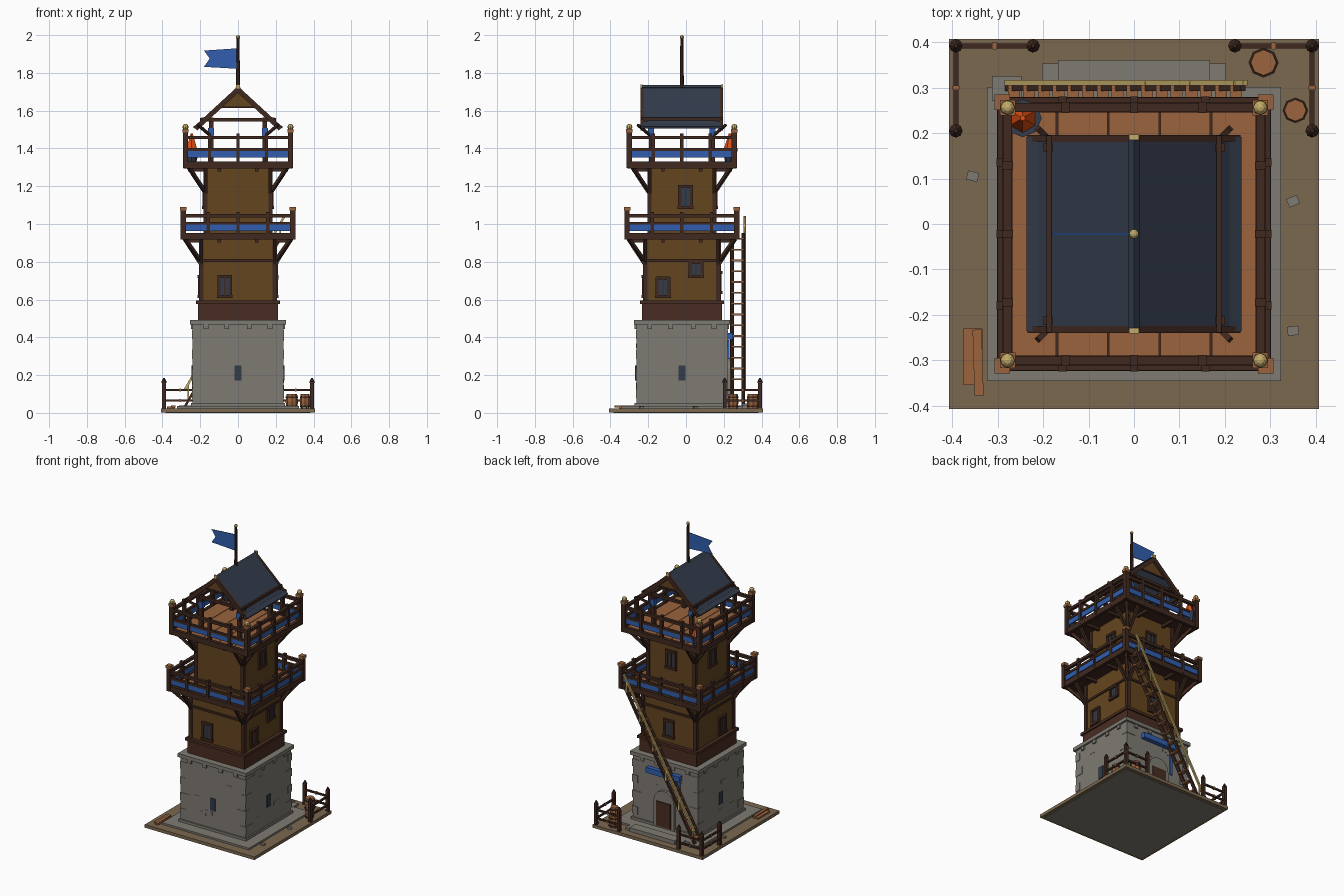
import bpy, bmesh, math, random
from mathutils import Matrix, Vector

random.seed(4)
if "Cube" in bpy.data.objects:
    bpy.data.objects.remove(bpy.data.objects["Cube"])
CY = -0.022  # the tower sits slightly forward on its plot


def material(name, rgb):
    m = bpy.data.materials.new(name)
    col = [(c / 255) ** 2.2 for c in rgb] + [1]
    m.use_nodes = True
    m.diffuse_color = col
    m.node_tree.nodes["Principled BSDF"].inputs["Base Color"].default_value = col
    return m


STONE = material("grey stone", (126, 122, 114))
TIMBER = material("dark timber", (66, 45, 37))
BAND = material("red timber", (74, 48, 38))
WALL = material("ochre boards", (100, 71, 36))
PLANK = material("light planks", (152, 99, 64))
SLATE = material("slate", (54, 62, 76))
BLUE = material("blue cloth", (52, 94, 172))
GOLD = material("pale gold", (196, 172, 106))
DIRT = material("packed dirt", (122, 104, 81))
FIRE = material("fire orange", (225, 82, 26))


class Part:
    """One named object gathering simple solids; side k is turned by quarter turns."""

    def __init__(self, name, mat, y=CY):
        self.bm, self.name, self.mat, self.y = bmesh.new(), name, mat, y

    def box(self, c, s, k=0, turn=0):
        m = Matrix.Rotation(k * math.pi / 2, 4, "Z") @ Matrix.Translation(c)
        m = m @ Matrix.Rotation(turn, 4, "Z") @ Matrix.Diagonal((*s, 1))
        bmesh.ops.create_cube(self.bm, size=1, matrix=m)

    def slab(self, half, z0, z1):
        self.box((0, 0, (z0 + z1) / 2), (half * 2, half * 2, z1 - z0))

    def beam(self, p, q, w, d=None, k=0):
        p, q = Vector(p), Vector(q)
        m = Matrix.Rotation(k * math.pi / 2, 4, "Z") @ Matrix.Translation((p + q) / 2)
        m = m @ (q - p).to_track_quat("Z", "Y").to_matrix().to_4x4()
        bmesh.ops.create_cube(self.bm, size=1, matrix=m @ Matrix.Diagonal((w, d or w, (q - p).length, 1)))

    def cone(self, c, r1, r2, h, n=8):
        bmesh.ops.create_cone(self.bm, cap_ends=True, segments=n, radius1=r1, radius2=r2, depth=h,
                              matrix=Matrix.Translation((c[0], c[1], c[2] + h / 2)))

    def ball(self, c, r):
        bmesh.ops.create_uvsphere(self.bm, u_segments=8, v_segments=6, radius=r, matrix=Matrix.Translation(c))

    def prism(self, pts, y0, y1, k=0):
        rot = Matrix.Rotation(k * math.pi / 2, 4, "Z")
        a, b = ([self.bm.verts.new(rot @ Vector((x, y, z))) for x, z in pts] for y in (y0, y1))
        self.bm.faces.new(a)
        self.bm.faces.new(b[::-1])
        for i in range(len(pts)):
            j = (i + 1) % len(pts)
            self.bm.faces.new((a[j], a[i], b[i], b[j]))

    def done(self):
        bmesh.ops.recalc_face_normals(self.bm, faces=self.bm.faces)
        me = bpy.data.meshes.new(self.name)
        self.bm.to_mesh(me)
        self.bm.free()
        me.materials.append(self.mat)
        ob = bpy.data.objects.new(self.name, me)
        ob.location.y = self.y
        bpy.context.collection.objects.link(ob)


# Ground plot
p = Part("plot_ground", DIRT, 0); p.slab(0.407, 0.003, 0.024); p.done()
p = Part("plot_stones", STONE, 0); p.slab(0.385, 0, 0.01)
for x, y in ((-0.355, 0.105), (0.35, 0.05), (0.35, -0.235)):
    p.box((x, y, 0.028), (0.025, 0.02, 0.014), turn=x + y)
p.box((0, 0.328, 0.035), (0.335, 0.065, 0.03)); p.box((0, 0.318, 0.028), (0.405, 0.07, 0.02))
p.box((-0.28, 0.298, 0.03), (0.065, 0.055, 0.02)); p.done()

# Stone lower storey with quoins and dentils
p = Part("stone_storey", STONE)
p.slab(0.323, 0.02, 0.036); p.slab(0.25, 0.03, 0.052); p.slab(0.241, 0.05, 0.47); p.slab(0.254, 0.468, 0.492)
for k in range(4):
    for i in range(4):
        w = 0.065 if (i + k) % 2 else 0.04
        for s in (-1, 1):
            p.box((s * (0.244 - w / 2), -0.24, 0.1 + i * 0.105), (w, 0.008, 0.05), k)
    for u in (-0.17, -0.06, 0.06, 0.17):
        p.box((u, -0.243, 0.456), (0.025, 0.014, 0.025), k)
    for i in range(4):
        p.box((random.uniform(-0.15, 0.15), -0.24, random.uniform(0.1, 0.42)), (0.05, 0.005, 0.025), k)
p.done()
p = Part("arrow_slits", SLATE)
for k in (0, 1, 3):
    p.box((0, -0.243, 0.212), (0.038, 0.008, 0.08), k)
p.done()

# Back door under a stone arch, with sign board and hanging cloth
p = Part("door_surround", STONE)
p.prism([(0.075, 0.04)] + [(0.075 * math.cos(math.pi * i / 10), 0.215 + 0.075 * math.sin(math.pi * i / 10))
                          for i in range(11)] + [(-0.075, 0.04)], -0.258, -0.23, 2)
p.done()
p = Part("door", BAND); p.box((0, -0.25, 0.132), (0.105, 0.028, 0.165), 2); p.done()
p = Part("door_sign", BLUE)
p.box((0, -0.256, 0.405), (0.25, 0.03, 0.035), 2); p.box((0.105, -0.247, 0.3), (0.018, 0.008, 0.17), 2); p.done()

# Timber storeys
p = Part("board_walls", WALL); p.slab(0.199, 0.58, 0.95); p.slab(0.176, 0.95, 1.31); p.done()
p = Part("timber_band", BAND); p.slab(0.212, 0.49, 0.576); p.slab(0.222, 0.576, 0.594); p.done()
p = Part("wall_frame", TIMBER)
p.slab(0.207, 0.8, 0.814)
for k in range(4):
    p.box((-0.194, -0.194, 0.755), (0.024, 0.024, 0.34), k)
    p.box((-0.172, -0.172, 1.12), (0.022, 0.022, 0.37), k)
    for s in (-1, 1):
        p.beam((s * 0.193, -0.2, 0.79), (s * 0.193, -0.285, 0.92), 0.017, k=k)
        p.beam((s * 0.17, -0.176, 1.165), (s * 0.17, -0.265, 1.3), 0.017, k=k)
    p.beam((0.195, -0.195, 0.8), (0.28, -0.28, 0.92), 0.017, k=k)
    p.beam((0.175, -0.175, 1.17), (0.26, -0.26, 1.3), 0.017, k=k)
    for u in (-0.1, 0.1):
        p.box((u, -0.235, 0.912), (0.018, 0.09, 0.018), k)
        p.box((u, -0.215, 1.288), (0.018, 0.1, 0.018), k)
p.done()

# Windows: side, offset, centre height, height, wall distance
frames, panes = Part("window_frames", TIMBER), Part("window_panes", SLATE)
for k, u, z, h, d in ((0, -0.07, 0.668, 0.12, 0.199), (1, -0.1, 0.665, 0.11, 0.199), (1, 0.075, 0.758, 0.088, 0.199),
                      (1, 0.02, 1.143, 0.125, 0.176), (2, 0, 0.69, 0.12, 0.199), (2, 0, 1.143, 0.125, 0.176),
                      (3, 0.07, 0.668, 0.12, 0.199), (3, 0, 1.143, 0.125, 0.176)):
    panes.box((u, -d, z), (0.05, 0.012, h - 0.02), k)
    frames.box((u, -d - 0.003, z), (0.006, 0.012, h), k)
    for s in (-1, 1):
        frames.box((u + s * 0.031, -d - 0.004, z), (0.017, 0.016, h), k)
        frames.box((u, -d - 0.005, z + s * (h / 2 - 0.007)), (0.08 - s * 0.004, 0.02, 0.016), k)
frames.done(); panes.done()


# Balconies
def balcony(level, half, z, rail, top):
    wood, cloth = Part(level + "_rails", TIMBER), Part(level + "_cloth", BLUE)
    floor, caps = Part(level + "_floor", PLANK), Part(level + "_post_caps", PLANK)
    wood.slab(half - 0.015, z + 0.005, z + 0.02)
    e = half - 0.012
    for i in range(5):
        floor.box(((i - 2) * 0.113, 0, z + 0.024), (0.109, half * 2 - 0.03, 0.012))
    for k in range(4):
        for zz, w, h in ((z + 0.017, 0.022, 0.036), (rail, 0.017, 0.015), (top - 0.03, 0.02, 0.018)):
            wood.box((0, -e, zz), (2 * e, w, h), k)
        cloth.box((0, -e, rail - 0.024), (2 * e, 0.009, 0.034), k)
        wood.box((-e, -e, (z + top) / 2), (0.028, 0.028, top - z), k)
        for i in (-1, 0, 1):
            wood.box((i * half * 0.52, -e, (z + top) / 2), (0.018, 0.024, top - z - 0.02), k)
        caps.box((-e, -e, top + 0.006), (0.034, 0.034, 0.018), k)
    for part in (wood, cloth, floor, caps):
        part.done()


balcony("lower_balcony", 0.302, 0.918, 1.004, 1.074)
balcony("upper_balcony", 0.29, 1.296, 1.394, 1.488)
p = Part("corner_finials", GOLD)
for x in (-0.278, 0.278):
    for y in (-0.278, 0.278):
        p.ball((x, y, 1.514), 0.016)
p.done()

# Brazier on the upper deck
p = Part("brazier_bowl", SLATE); p.cone((-0.245, 0.255, 1.33), 0.025, 0.042, 0.07); p.done()
p = Part("brazier_fire", FIRE); p.cone((-0.245, 0.255, 1.4), 0.032, 0.006, 0.08, 6); p.done()

# Roof on four posts
p = Part("roof_frame", TIMBER)
wraps = Part("post_wraps", BLUE)
for sx in (-1, 1):
    p.beam((sx * 0.187, -0.217, 1.55), (sx * 0.187, 0.217, 1.55), 0.012, 0.03)
    p.beam((sx * 0.14, -0.205, 1.555), (sx * 0.14, 0.205, 1.555), 0.02)
    for sy in (-1, 1):
        p.box((sx * 0.142, sy * 0.163, 1.43), (0.024, 0.024, 0.25))
        wraps.box((sx * 0.142, sy * 0.163, 1.488), (0.031, 0.031, 0.04))
        p.beam((sx * 0.142, sy * 0.163, 1.465), (sx * 0.212, sy * 0.233, 1.525), 0.013)
        p.beam((0, sy * 0.21, 1.712), (sx * 0.225, sy * 0.21, 1.505), 0.016, 0.026)
for sy in (-1, 1):
    p.beam((-0.2, sy * 0.19, 1.552), (0.2, sy * 0.19, 1.552), 0.018)
    p.beam((-0.1, sy * 0.193, 1.62), (0.1, sy * 0.193, 1.62), 0.01)
p.cone((0, 0, 1.7), 0.011, 0.008, 0.285)
p.done(); wraps.done()
p = Part("gable_boards", WALL)
for y in (-0.193, 0.189):
    p.prism([(-0.097, 1.62), (0.097, 1.62), (0, 1.71)], y, y + 0.004)
p.done()
p = Part("roof_slates", SLATE)
for s in (-1, 1):
    p.prism([(0, 1.728), (s * 0.21, 1.533), (s * 0.205, 1.518), (0, 1.71)], -0.213, 0.213)
    p.prism([(s * 0.2, 1.538), (s * 0.237, 1.516), (s * 0.233, 1.506), (s * 0.197, 1.524)], -0.213, 0.213)
p.prism([(-0.013, 1.722), (0, 1.737), (0.013, 1.722), (0, 1.712)], -0.21, 0.21)
p.done()
p = Part("ridge_and_pole_tips", GOLD); p.ball((0, 0, 1.989), 0.011)
for y in (-0.213, 0.213):
    p.box((0, y, 1.728), (0.022, 0.012, 0.022))
p.done()
p = Part("flag", BLUE)
p.prism([(-0.005, 1.93), (-0.18, 1.918), (-0.15, 1.876), (-0.18, 1.832), (-0.005, 1.822)], -0.002, 0.002); p.done()

# Steep stair across the back
p, treads, rail = Part("stair_stringers", TIMBER, 0), Part("stair_treads", PLANK, 0), Part("stair_handrail", GOLD, 0)
low, high = Vector((-0.28, 0, 0.035)), Vector((0.24, 0, 0.95))
for y in (0.243, 0.303):
    p.beam(low + Vector((0, y, 0)), high + Vector((0, y, 0)), 0.02, 0.012)
for i in range(16):
    c = low.lerp(high, (i + 0.5) / 16)
    treads.box((c.x, 0.273, c.z), (0.026, 0.065, 0.009))
    if i % 3 == 0:
        rail.beam((c.x, 0.309, c.z), (c.x, 0.309, c.z + 0.09), 0.009)
rail.beam((-0.28, 0.311, 0.125), (0.245, 0.311, 1.04), 0.012)
p.done(); treads.done(); rail.done()

# Corner fences with rope lashings
p, ties = Part("fences", TIMBER, 0), Part("fence_lashings", PLANK, 0)
for s in (-1, 1):
    for x, y in ((0.392, 0.392), (0.222, 0.392), (0.392, 0.205)):
        p.box((s * x, y, 0.09), (0.02, 0.02, 0.15))
        p.cone((s * x, y, 0.162), 0.015, 0.004, 0.022)
    for z in (0.065, 0.122):
        p.beam((s * 0.22, 0.392, z), (s * 0.395, 0.392, z), 0.011)
        p.beam((s * 0.392, 0.2, z), (s * 0.392, 0.395, z), 0.011)
        ties.box((s * 0.307, 0.392, z), (0.008, 0.016, 0.016))
        ties.box((s * 0.392, 0.3, z), (0.016, 0.008, 0.016))
p.done(); ties.done()

# Barrels and loose planks
p, hoops = Part("barrels", PLANK, 0), Part("barrel_hoops", TIMBER, 0)
for x, y, r in ((0.285, 0.355, 0.033), (0.355, 0.25, 0.028)):
    p.cone((x, y, 0.02), r * 0.85, r, 0.04); p.cone((x, y, 0.06), r, r * 0.85, 0.04)
    for z in (0.03, 0.08):
        hoops.cone((x, y, z), r, r, 0.008)
p.box((-0.354, -0.292, 0.028), (0.042, 0.125, 0.01)); p.box((-0.343, -0.305, 0.034), (0.02, 0.145, 0.012), turn=0.03)
p.done(); hoops.done()
